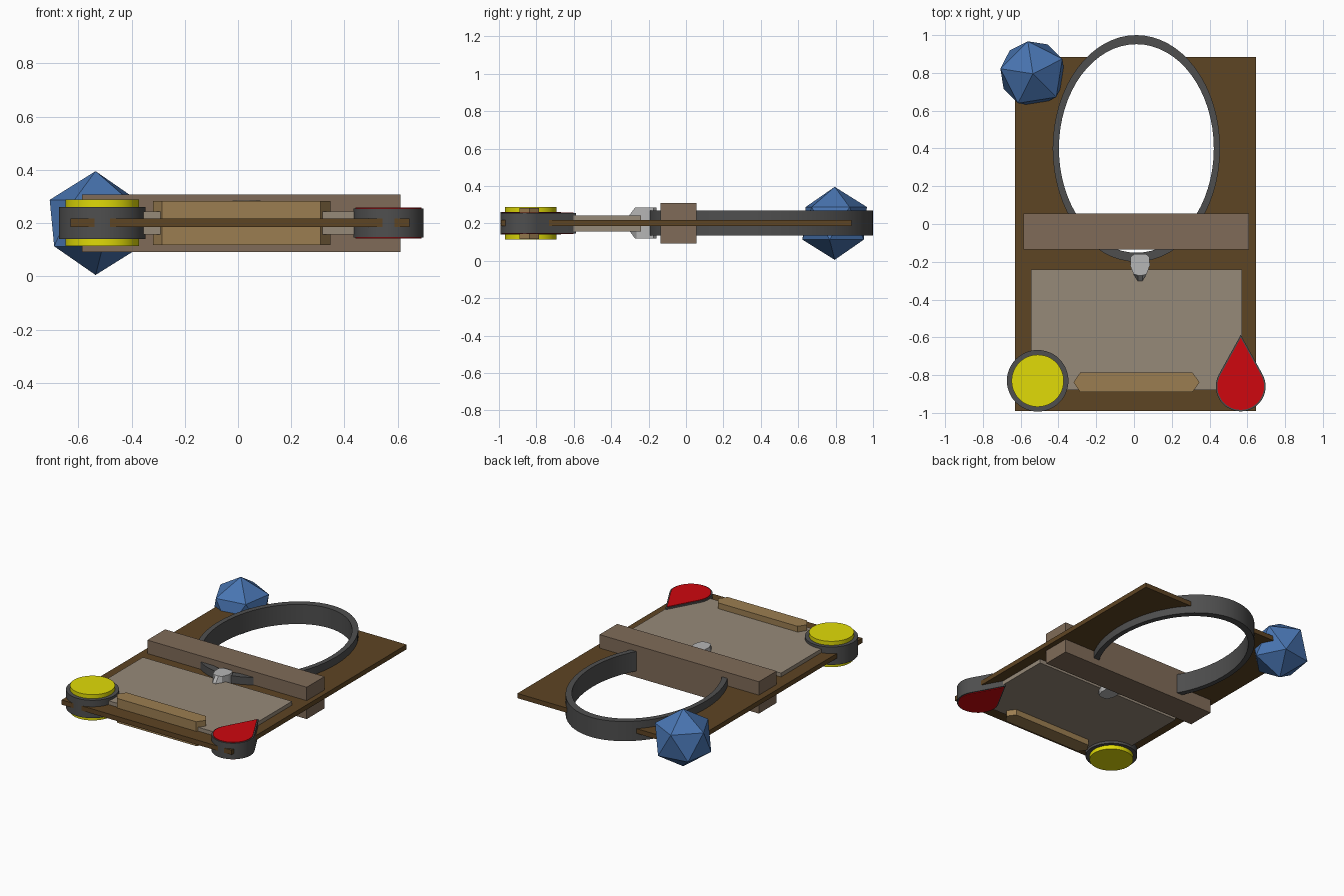
import bpy, bmesh
from math import sin, cos, radians, pi
from mathutils import Matrix

if "Cube" in bpy.data.objects:
    bpy.data.objects.remove(bpy.data.objects["Cube"])


def material(name, hexa):
    lin = [(int(hexa[i:i + 2], 16) / 255) ** 2.2 for i in (0, 2, 4)]
    m = bpy.data.materials.new(name)
    m.diffuse_color = (*lin, 1)
    m.use_nodes = True
    m.node_tree.nodes["Principled BSDF"].inputs["Base Color"].default_value = m.diffuse_color
    return m


BROWN = material("dark_wood", "5E4628")
TAUPE = material("taupe_wood", "7F6B59")
PALE = material("pale_panel", "958878")
TAN = material("tan_wood", "9A7D52")
DARK = material("dark_metal", "505050")
SILVER = material("silver", "B4B4B4")
YELLOW = material("yellow", "E0DA10")
RED = material("red", "CD1016")
BLUE = material("blue", "4A74B0")


def add(name, bm, mat, smooth=False):
    bmesh.ops.recalc_face_normals(bm, faces=bm.faces)
    me = bpy.data.meshes.new(name)
    bm.to_mesh(me)
    bm.free()
    ob = bpy.data.objects.new(name, me)
    bpy.context.collection.objects.link(ob)
    if mat:
        me.materials.append(mat)
    if smooth:
        bpy.ops.object.select_all(action='DESELECT')
        ob.select_set(True)
        bpy.context.view_layer.objects.active = ob
        bpy.ops.object.shade_smooth_by_angle(angle=radians(30))
    return ob


def loft(name, loops, mat, smooth=False, closed=False):
    """Skin equal-length loops; closed joins last to first, otherwise cap both ends."""
    bm = bmesh.new()
    rows = [[bm.verts.new(p) for p in lp] for lp in loops]
    n = len(rows[0])
    pairs = list(zip(rows, rows[1:])) + ([(rows[-1], rows[0])] if closed else [])
    for a, b in pairs:
        for i in range(n):
            j = (i + 1) % n
            bm.faces.new((a[i], a[j], b[j], b[i]))
    if not closed:
        bm.faces.new(rows[0])
        bm.faces.new(rows[-1])
    return add(name, bm, mat, smooth)


def at(pts, z):
    return [(x, y, z) for x, y in pts]


def prism(name, pts, z0, z1, mat, smooth=False):
    return loft(name, [at(pts, z0), at(pts, z1)], mat, smooth)


def box(name, x0, x1, y0, y1, z0, z1, mat):
    return prism(name, [(x0, y0), (x1, y0), (x1, y1), (x0, y1)], z0, z1, mat)


def ellipse(cx, cy, rx, ry, n=64):
    return [(cx + rx * cos(2 * pi * i / n), cy + ry * sin(2 * pi * i / n)) for i in range(n)]


def ring(name, outer, inner, z0, z1, mat):
    return loft(name, [at(outer, z0), at(outer, z1), at(inner, z1), at(inner, z0)],
                mat, True, True)


def teardrop(cx, cy, r, tip, n=28):
    arc = [radians(151 + 238 * i / n) for i in range(n + 1)]
    return [(cx + r * cos(a), cy + r * sin(a)) for a in arc] + [(cx, tip)]


# base board with the oval opening cut out
board = box("base_board", -0.63, 0.645, -0.99, 0.885, 0.185, 0.217, BROWN)
cutter = prism("opening_cutter", ellipse(0.0125, 0.4, 0.425, 0.575), 0, 0.5, None)
cutter.hide_render = True
cutter.hide_viewport = True
cut = board.modifiers.new("opening", 'BOOLEAN')
cut.operation = 'DIFFERENCE'
cut.solver = 'EXACT'
cut.object = cutter

# oval hoop around the opening
ring("oval_hoop", ellipse(0.0125, 0.4, 0.443, 0.6), ellipse(0.0125, 0.4, 0.41, 0.552),
     0.135, 0.268, DARK)

# cross bar and lower panel
box("cross_bar", -0.585, 0.61, -0.135, 0.055, 0.092, 0.308, TAUPE)
box("lower_panel", -0.545, 0.573, -0.88, -0.24, 0.157, 0.243, PALE)

# tan bar with pointed ends
prism("pointed_bar", [(-0.32, -0.838), (-0.285, -0.89), (0.31, -0.89), (0.347, -0.838),
                      (0.31, -0.787), (-0.285, -0.787)], 0.117, 0.282, TAN)

# silver clasp: rounded back, tip sloping outward to the middle height
def clasp(tip):
    side = [(0.012, tip), (0.035, -0.265), (0.052, -0.22), (0.05, -0.175), (0.03, -0.158)]
    side = [(x, max(y, tip)) for x, y in side]
    return [(0.032 + x, y) for x, y in side] + [(0.032 - x, y) for x, y in reversed(side)]

loft("clasp", [at(clasp(-0.272), 0.118), at(clasp(-0.302), 0.16),
               at(clasp(-0.302), 0.245), at(clasp(-0.272), 0.285)], SILVER)

# round button: dark collar with a yellow core
ring("button_collar", ellipse(-0.51, -0.83, 0.163, 0.163, 48),
     ellipse(-0.51, -0.83, 0.135, 0.135, 48), 0.14, 0.261, DARK)
prism("yellow_button", ellipse(-0.51, -0.83, 0.138, 0.138, 48), 0.113, 0.288, YELLOW, True)

# teardrop: dark setting with a red core
prism("teardrop_setting", teardrop(0.565, -0.86, 0.132, -0.587), 0.146, 0.254, DARK, True)
prism("red_teardrop", teardrop(0.565, -0.86, 0.124, -0.602), 0.142, 0.258, RED, True)

# blue faceted gem
bm = bmesh.new()
bmesh.ops.create_icosphere(bm, subdivisions=1, radius=0.195)
bm.transform(Matrix.Translation((-0.535, 0.795, 0.2)) @ Matrix.Rotation(radians(27), 4, 'Z'))
add("blue_gem", bm, BLUE)
